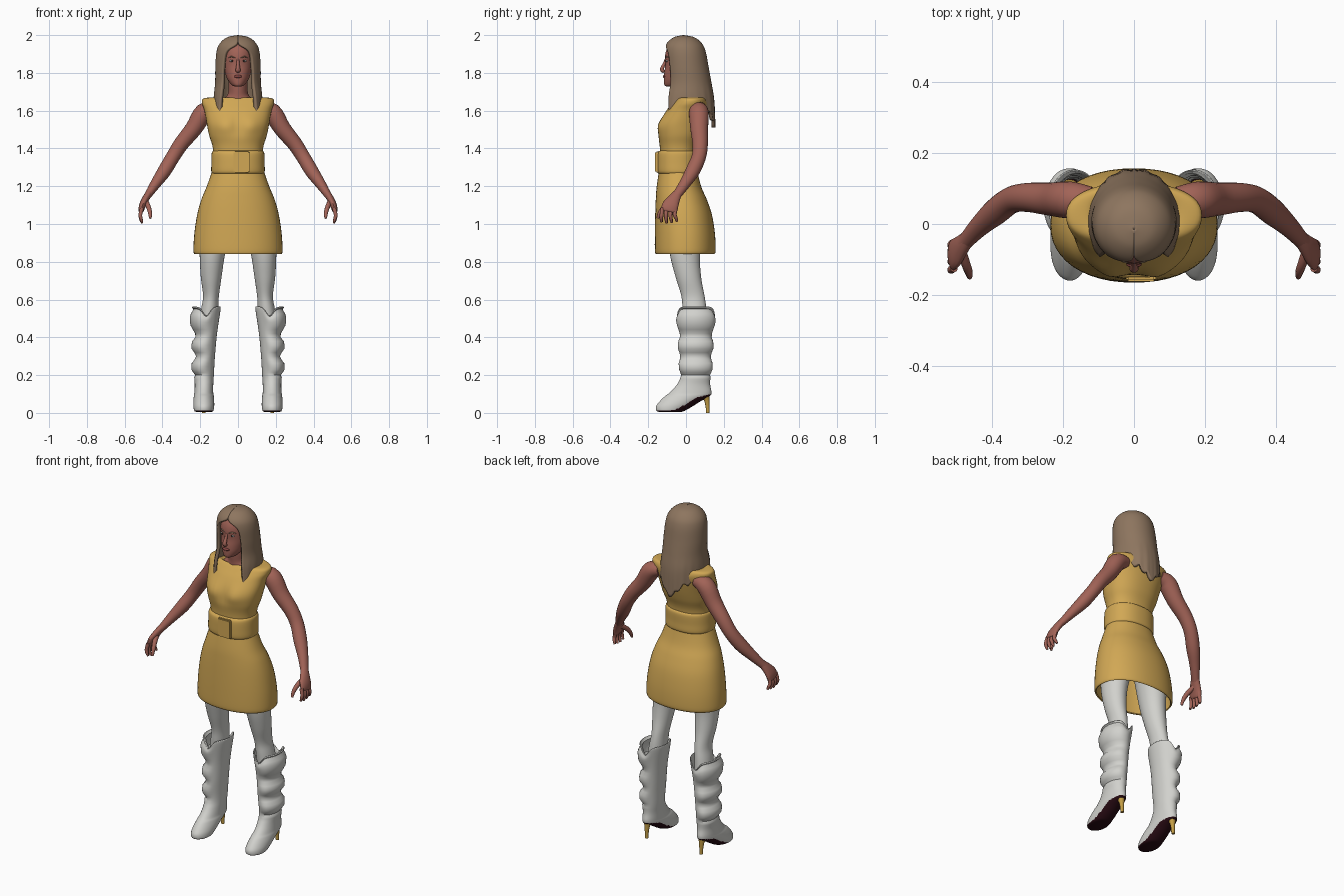
import bpy, bmesh, math
from mathutils import Vector

if "Cube" in bpy.data.objects:
    bpy.data.objects.remove(bpy.data.objects["Cube"])


def material(name, col):
    m = bpy.data.materials.new(name)
    m.diffuse_color = (*col, 1)
    m.use_nodes = True
    m.node_tree.nodes["Principled BSDF"].inputs["Base Color"].default_value = m.diffuse_color
    return m


DRESS = material("mustard_cloth", (0.64, 0.39, 0.09))
SKIN = material("skin", (0.36, 0.125, 0.095))
HAIR = material("ash_brown_hair", (0.27, 0.18, 0.115))
WHITE = material("off_white", (0.64, 0.64, 0.61))
SOLE = material("dark_maroon_sole", (0.02, 0.003, 0.006))
GOLD = material("gold_heel", (0.55, 0.34, 0.06))
LIPS = material("lips", (0.24, 0.06, 0.055))
DARK = material("dark_iris", (0.03, 0.02, 0.015))


def refine(rows, sub):
    """Catmull-Rom subdivision of a short table of rows."""
    out, n = [], len(rows)
    for i in range(n - 1):
        a, b, c, d = rows[max(i - 1, 0)], rows[i], rows[i + 1], rows[min(i + 2, n - 1)]
        for k in range(sub):
            t = k / sub
            out.append([0.5 * (2 * q + (r - p) * t + (2 * p - 5 * q + 4 * r - s) * t * t
                               + (3 * q - p - 3 * r + s) * t ** 3)
                        for p, q, r, s in zip(a, b, c, d)])
    return out + [list(rows[-1])]


def skin_rings(name, rings, mats, closed=True, caps=(False, False), thick=0, rule=None, angle=50):
    """Join rings of points into a smooth surface object."""
    bm = bmesh.new()
    vs = [[bm.verts.new(p) for p in r] for r in rings]
    n = len(vs[0])
    for a, b in zip(vs, vs[1:]):
        for i in range(n if closed else n - 1):
            j = (i + 1) % n
            bm.faces.new((a[i], a[j], b[j], b[i]))
    for use, ring in zip(caps, (vs[0], vs[-1])):
        if use:
            bm.faces.new(ring)
    bmesh.ops.recalc_face_normals(bm, faces=bm.faces)
    return finish(name, bm, mats, thick, rule, angle)


def finish(name, bm, mats, thick=0, rule=None, angle=50):
    bm.normal_update()
    if rule:
        for f in bm.faces:
            f.material_index = rule(f)
    me = bpy.data.meshes.new(name)
    bm.to_mesh(me)
    bm.free()
    ob = bpy.data.objects.new(name, me)
    bpy.context.collection.objects.link(ob)
    for m in mats:
        me.materials.append(m)
    bpy.ops.object.select_all(action='DESELECT')
    ob.select_set(True)
    bpy.context.view_layer.objects.active = ob
    bpy.ops.object.shade_smooth_by_angle(angle=math.radians(angle))
    if thick:
        s = ob.modifiers.new("thickness", 'SOLIDIFY')
        s.thickness, s.offset = thick, -1
    return ob


def loft(name, rows, mats, sub=5, seg=48, e=1.0, deform=None, **kw):
    """Horizontal rings; row = z, centre x, front y, back y, half width."""
    rings = []
    for z, cx, yf, yb, hx in refine(rows, sub):
        ring = []
        for i in range(seg):
            t = 2 * math.pi * i / seg
            sx, sy = math.sin(t), math.cos(t)
            p = Vector((cx + hx * math.copysign(abs(sx) ** e, sx),
                        (yf + yb) / 2 - (yb - yf) / 2 * math.copysign(abs(sy) ** e, sy), z))
            ring.append(deform(p, t) if deform else p)
        rings.append(ring)
    return skin_rings(name, rings, mats, **kw)


def tube(name, path, mat, sub=4, seg=16):
    """Tube along a path; row = x, y, z, radius along y, other radius."""
    rows = refine(path, sub)
    pts = [Vector(r[:3]) for r in rows]
    rings = []
    for i, r in enumerate(rows):
        tan = (pts[min(i + 1, len(pts) - 1)] - pts[max(i - 1, 0)]).normalized()
        u = (Vector((0, 1, 0)) - tan * tan.y).normalized()
        v = tan.cross(u)
        rings.append([pts[i] + u * r[3] * math.cos(a) + v * r[4] * math.sin(a)
                      for a in (2 * math.pi * k / seg for k in range(seg))])
    return skin_rings(name, rings, [mat], caps=(True, True))


def ball(name, loc, size, mat):
    bm = bmesh.new()
    bmesh.ops.create_uvsphere(bm, u_segments=16, v_segments=10, radius=1)
    for v in bm.verts:
        v.co = Vector(loc) + Vector([a * b for a, b in zip(v.co, size)])
    return finish(name, bm, [mat])


# Dress: skirt, bodice, belt and buckle
loft("skirt", [(.84, 0, -.16, .15, .23), (.86, 0, -.165, .157, .236), (.95, 0, -.165, .153, .231),
               (1.05, 0, -.163, .137, .216), (1.13, 0, -.16, .11, .194), (1.2, 0, -.155, .08, .165),
               (1.3, 0, -.14, .055, .13)], [DRESS], e=.92, thick=.008)


def bust(p, t):
    # slight hollow between the two sides of the chest
    g = math.exp(-((p.z - 1.52) / .05) ** 2) * max(0, math.cos(t))
    p.y += g * (.014 * math.exp(-(p.x / .03) ** 2) - .008 * math.exp(-((abs(p.x) - .075) / .035) ** 2))
    return p


loft("bodice", [(1.29, 0, -.135, .055, .13), (1.4, 0, -.138, .06, .133), (1.47, 0, -.148, .083, .153),
                (1.53, 0, -.146, .1, .165), (1.6, 0, -.105, .115, .178), (1.64, 0, -.075, .117, .191),
                (1.664, 0, -.055, .108, .183), (1.668, 0, -.045, .1, .13), (1.645, 0, -.03, .085, .09)],
     [DRESS], e=.88, deform=bust)
loft("belt", [(1.265, 0, -.14, .055, .13), (1.275, 0, -.154, .068, .141), (1.32, 0, -.156, .068, .141),
              (1.375, 0, -.153, .068, .139), (1.388, 0, -.138, .055, .13)], [DRESS], e=.88)
bm = bmesh.new()
bmesh.ops.create_cube(bm, size=1)
for v in bm.verts:
    v.co = Vector((.02 + v.co.x * .085, -.153 + v.co.y * .02, 1.328 + v.co.z * .112))
bmesh.ops.bevel(bm, geom=bm.edges[:], offset=.006, segments=2, affect='EDGES')
finish("belt_buckle", bm, [DRESS])

# Head, neck and face
loft("neck", [(1.6, 0, -.06, .1, .12), (1.65, 0, -.055, .1, .1), (1.68, 0, -.055, .08, .058),
              (1.73, 0, -.06, .06, .05), (1.8, 0, -.06, .05, .05)], [SKIN], seg=32)
loft("head", [(1.728, 0, -.1, -.06, .012), (1.735, 0, -.114, -.02, .032), (1.765, 0, -.117, .03, .056),
              (1.8, 0, -.115, .055, .068), (1.84, 0, -.11, .07, .077), (1.89, 0, -.111, .075, .08),
              (1.93, 0, -.1, .068, .076), (1.96, 0, -.075, .045, .05), (1.972, 0, -.02, .0, .01)],
     [SKIN], seg=40, caps=(True, True))
tube("nose", [(0, -.104, 1.88, .006, .006), (0, -.114, 1.85, .008, .008), (0, -.127, 1.822, .01, .012),
              (0, -.122, 1.81, .01, .013), (0, -.11, 1.808, .004, .008)], SKIN)
ball("lips", (0, -.114, 1.781), (.022, .009, .008), LIPS)
for s in (-1, 1):
    ball("eye", (s * .031, -.1, 1.864), (.014, .006, .006), WHITE)
    ball("iris", (s * .031, -.104, 1.864), (.0055, .004, .0055), DARK)
    tube("eyebrow", [(s * .014, -.109, 1.879, .003, .002), (s * .034, -.103, 1.886, .004, .003),
                     (s * .05, -.092, 1.881, .003, .002)], HAIR, seg=8)

# Long hair: shell open at the face; row = z, front y, back y, half width, opening angle
hair_rows = refine([(2.0, -.017, -.013, .002, 0), (1.988, -.065, .045, .058, 0), (1.955, -.103, .085, .097, 4),
                    (1.91, -.115, .105, .114, 34), (1.83, -.114, .12, .12, 41), (1.75, -.115, .135, .121, 43),
                    (1.68, -.138, .15, .128, 47), (1.6, -.148, .156, .132, 50)], 6)
rings, N = [], 64
for z, yf, yb, hx, t0 in hair_rows:
    ring = []
    low = min(1, max(0, (1.78 - z) / .18)) ** 2
    for i in range(N + 1):
        d = t0 + (360 - 2 * t0) * i / N
        a = math.radians(d)
        f = min(d, 360 - d)
        drop = (-.08 * math.exp(-((f - 180) / 26) ** 2) - .035 * math.exp(-((f - 55) / 12) ** 2)
                + .012 * math.cos(f * .3))
        k = 1 + .012 * low * math.sin(f * .35)
        ring.append(Vector((hx * k * math.sin(a), (yf + yb) / 2 - (yb - yf) / 2 * k * math.cos(a),
                            z + drop * low)))
    rings.append(ring)
skin_rings("hair", rings, [HAIR], closed=False, thick=.018, angle=70)


# Boot helper: soft folds around the outer side and a notched rim
def boot_shape(s):
    def shape(p, t):
        out = min(1, max(0, .45 + s * math.sin(t)))
        if .19 < p.z < .555:
            fold = sum(math.exp(-(((p.z - c) / w) ** 4)) for c, w in ((.485, .05), (.355, .036), (.245, .036)))
            c = Vector((s * .17, .05, p.z))
            p += (p - c).normalized() * out * (.024 * fold - .008)
        if p.z > .47:
            p.z -= .045 * math.exp(-(math.sin(t) / .35) ** 2) * (p.z - .47) / .09
        return p
    return shape


for s in (-1, 1):
    # Legs
    loft("stocking", [(1.0, s * .12, -.1, .1, .085), (.84, s * .136, -.085, .075, .067),
                      (.72, s * .142, -.055, .08, .055), (.62, s * .143, -.025, .098, .042),
                      (.55, s * .15, -.018, .108, .045), (.45, s * .16, -.01, .115, .05)], [WHITE], seg=32)
    # Boots with a dark underside
    loft("boot", [(.47, s * .165, -.02, .13, .06), (.55, s * .165, -.036, .146, .068),
                  (.562, s * .167, -.045, .152, .074), (.54, s * .168, -.048, .153, .075),
                  (.42, s * .172, -.036, .14, .061), (.3, s * .176, -.034, .135, .054),
                  (.2, s * .18, -.028, .13, .052), (.15, s * .18, -.048, .128, .049),
                  (.108, s * .181, -.085, .135, .05), (.088, s * .181, -.112, .125, .053),
                  (.06, s * .181, -.14, .075, .055), (.035, s * .181, -.158, .035, .055),
                  (.012, s * .181, -.158, -.005, .051), (.006, s * .181, -.145, -.02, .042)],
         [WHITE, SOLE], sub=6, deform=boot_shape(s), caps=(False, True),
         rule=lambda f: int(f.normal.z < -.35 and f.calc_center_median().z < .1))
    tube("boot_heel", [(s * .181, .1, .1, .028, .026), (s * .181, .11, .07, .015, .016),
                       (s * .181, .114, .03, .01, .011), (s * .181, .115, .0, .009, .01)], GOLD)
    # Arms
    tube("arm", [(s * .12, .065, 1.61, .04, .035), (s * .18, .068, 1.59, .052, .05),
                 (s * .235, .07, 1.505, .047, .045), (s * .3, .075, 1.425, .041, .04),
                 (s * .345, .068, 1.355, .038, .037), (s * .39, .035, 1.28, .038, .036),
                 (s * .435, -.005, 1.215, .03, .028), (s * .468, -.04, 1.165, .025, .021),
                 (s * .482, -.055, 1.145, .024, .019)], SKIN, seg=24)
    # Hands
    tube("palm", [(s * .468, -.04, 1.168, .022, .018), (s * .488, -.062, 1.135, .032, .019),
                  (s * .505, -.082, 1.1, .043, .018), (s * .513, -.09, 1.072, .042, .014),
                  (s * .515, -.092, 1.064, .03, .008)], SKIN)
    for k in range(4):
        y, b = -.125 + .023 * k, .006 * abs(k - 1.3)
        tube("finger", [(s * .508, y, 1.085, .011, .011), (s * .517, y - .004, 1.05, .0105, .0105),
                        (s * .514, y - .006 + .003 * k, 1.022 + b, .009, .009),
                        (s * .507, y - .004 + .004 * k, 1.003 + b, .006, .006)], SKIN, sub=3, seg=10)
    tube("thumb", [(s * .488, -.075, 1.12, .015, .014), (s * .474, -.115, 1.09, .013, .013),
                   (s * .466, -.138, 1.06, .011, .011), (s * .464, -.15, 1.03, .007, .007)], SKIN, sub=3, seg=10)
